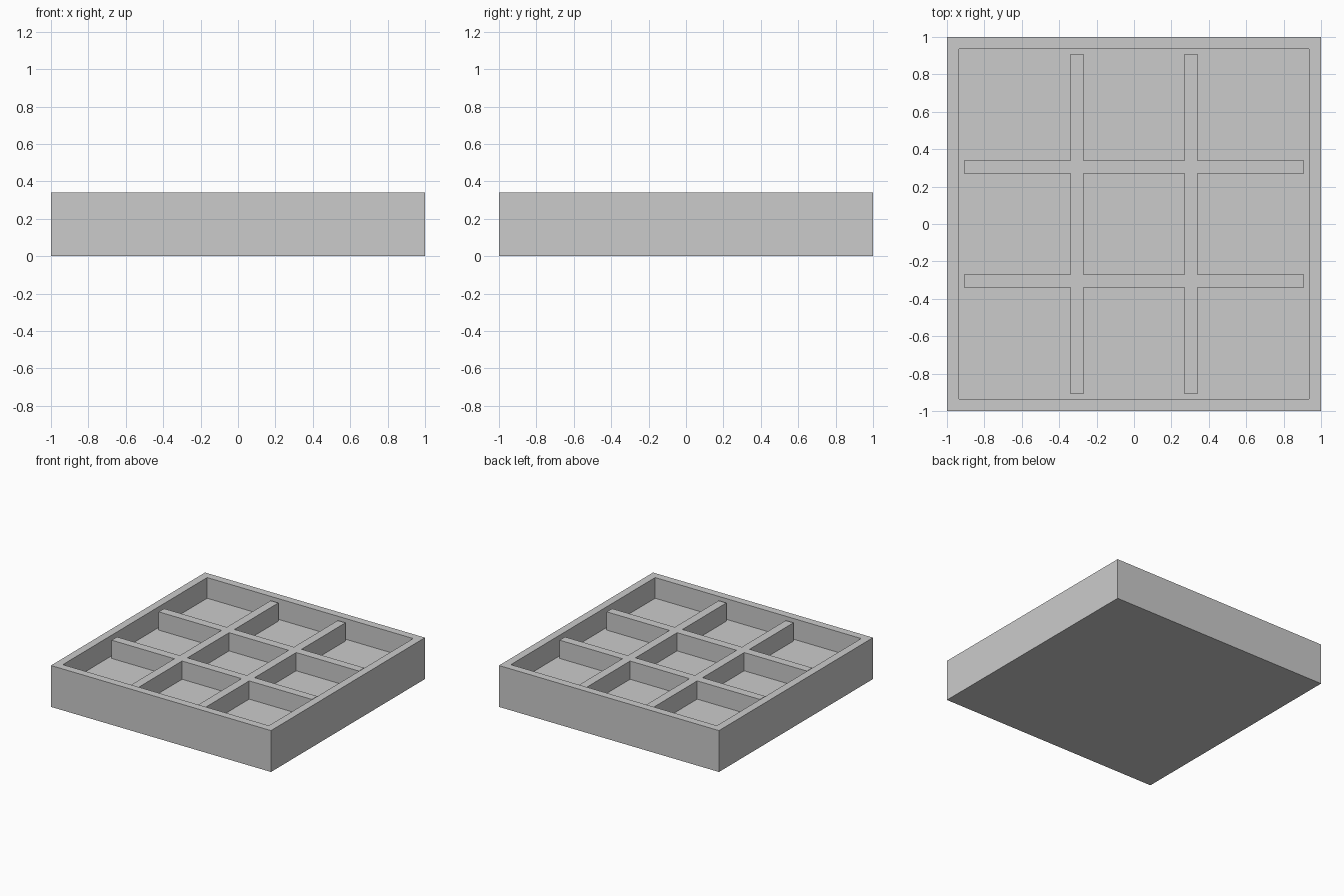
import bpy, bmesh
from mathutils import Matrix, Vector

if "Cube" in bpy.data.objects:
    bpy.data.objects.remove(bpy.data.objects["Cube"])

HEIGHT, RIM, FLOOR, DIVIDER = 0.34, 0.09, 0.17, 0.32
INNER = 1 - RIM
BARS = [(-0.34, -0.27), (0.27, 0.34)]


def add_box(bm, x, y, z):
    """Add a box spanning the given (min, max) ranges."""
    spans = (x, y, z)
    centre = Vector([(a + b) / 2 for a, b in spans])
    size = Vector([b - a for a, b in spans])
    mat = Matrix.Translation(centre) @ Matrix.Diagonal((*size, 1))
    bmesh.ops.create_cube(bm, size=1, matrix=mat)


def finish(bm, name):
    mesh = bpy.data.meshes.new(name)
    bm.to_mesh(mesh)
    bm.free()
    bpy.context.collection.objects.link(bpy.data.objects.new(name, mesh))


# Tray: a block whose top is inset and sunk to the floor level
bm = bmesh.new()
add_box(bm, (-1, 1), (-1, 1), (0, HEIGHT))
bm.normal_update()
top = max(bm.faces, key=lambda f: f.calc_center_median().z)
bmesh.ops.inset_region(bm, faces=[top], thickness=RIM)
well = bmesh.ops.extrude_discrete_faces(bm, faces=[top])["faces"][0]
bmesh.ops.translate(bm, verts=well.verts, vec=(0, 0, FLOOR - HEIGHT))
finish(bm, "tray")

# Dividers: two full-width bars, with cross pieces fitted between them
bm = bmesh.new()
z = (FLOOR, DIVIDER)
for y in BARS:
    add_box(bm, (-INNER, INNER), y, z)
for x in BARS:
    for y in ((-INNER, BARS[0][0]), (BARS[0][1], BARS[1][0]), (BARS[1][1], INNER)):
        add_box(bm, x, y, z)
finish(bm, "dividers")
